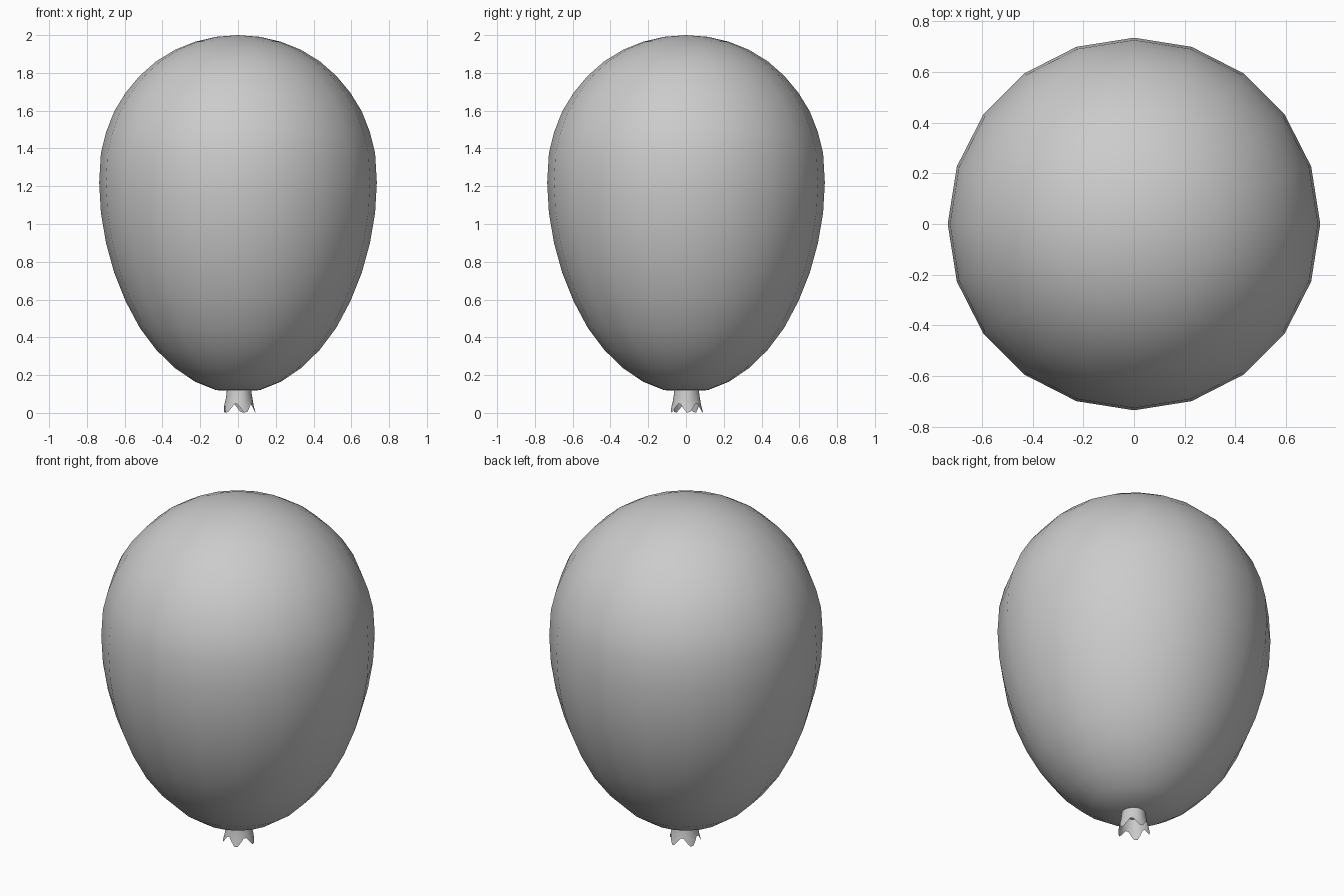
import bpy, bmesh
from math import sin, cos, pi, radians

if "Cube" in bpy.data.objects:
    bpy.data.objects.remove(bpy.data.objects["Cube"])


def lathe(name, rings, bottom=None, top=None):
    """Skin a list of vertex rings (bottom to top), with optional pole points."""
    bm = bmesh.new()
    loops = [[bm.verts.new(p) for p in ring] for ring in rings]
    n = len(loops[0])
    for a, b in zip(loops, loops[1:]):
        for i in range(n):
            j = (i + 1) % n
            bm.faces.new((a[i], a[j], b[j], b[i]))
    for pole, loop, flip in ((bottom, loops[0], True), (top, loops[-1], False)):
        if pole:
            v = bm.verts.new(pole)
            for i in range(n):
                j = (i + 1) % n
                bm.faces.new((loop[j], loop[i], v) if flip else (loop[i], loop[j], v))
    mesh = bpy.data.meshes.new(name)
    bm.to_mesh(mesh)
    bm.free()
    for p in mesh.polygons:
        p.use_smooth = True
    ob = bpy.data.objects.new(name, mesh)
    bpy.context.collection.objects.link(ob)
    return ob


# Balloon body: 20-sided egg, one height per 9 degree ring
SIDES, RADIUS = 20, 0.735
heights = [0.12, 0.165, 0.237, 0.333, 0.45, 0.59, 0.74, 0.90, 1.06, 1.22,
           1.375, 1.485, 1.597, 1.695, 1.785, 1.862, 1.922, 1.965, 1.991]
body = []
for k, z in enumerate(heights):
    r = RADIUS * sin(radians(9 * (k + 1)))
    body.append([(r * cos(2 * pi * i / SIDES), r * sin(2 * pi * i / SIDES), z)
                 for i in range(SIDES)])
lathe("balloon_body", body, bottom=(0, 0, 0.118), top=(0, 0, 2.0))

# Neck: open flared tube with a wavy rim
N = 30
neck = []
for t in (0.0, 0.25, 0.5, 0.75, 1.0):
    ring = []
    for i in range(N):
        a = 2 * pi * i / N
        wave = cos(5 * (a - 0.1))
        rim = 0.025 - 0.025 * wave
        r = 0.082 - 0.02 * t ** 0.7 + 0.006 * wave * (1 - t)
        z = rim + (0.14 - rim) * t
        ring.append((0.005 + r * cos(a), 0.003 + r * sin(a), z))
    neck.append(ring)
lathe("balloon_neck", neck)
